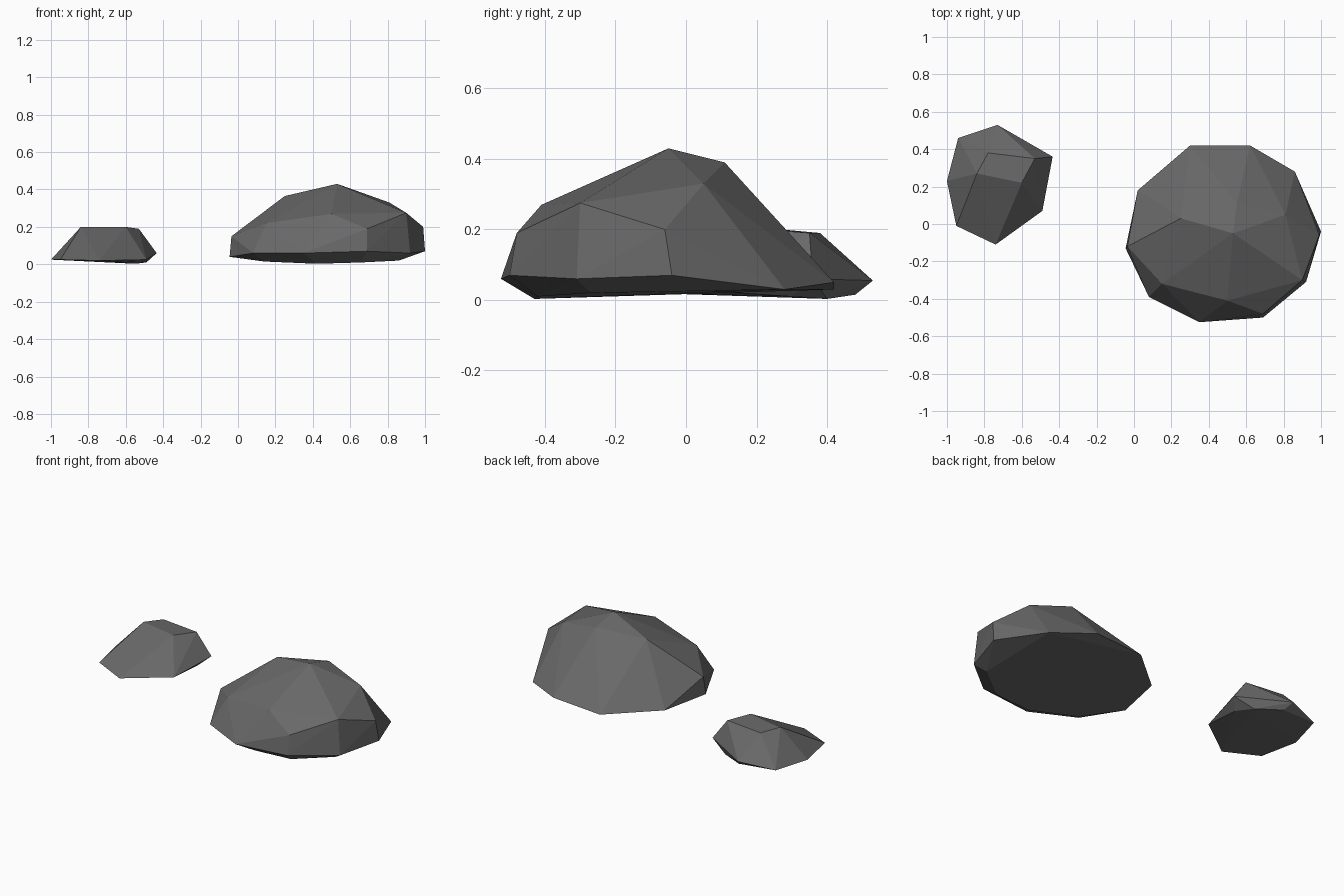
import bpy
import bmesh

cube = bpy.data.objects.get("Cube")
if cube:
    bpy.data.objects.remove(cube, do_unlink=True)

# One dark grey stone material
stone = bpy.data.materials.new("dark_grey_stone")
stone.use_nodes = True
GREY = (0.14, 0.14, 0.14, 1.0)
stone.diffuse_color = GREY
bsdf = stone.node_tree.nodes["Principled BSDF"]
bsdf.inputs["Base Color"].default_value = GREY
bsdf.inputs["Roughness"].default_value = 0.9


def make_rock(name, *rings):
    """Wrap a faceted convex skin around rings of corner points."""
    bm = bmesh.new()
    for ring in rings:
        for corner in ring:
            bm.verts.new(corner)
    hull = bmesh.ops.convex_hull(bm, input=bm.verts[:])
    inside = [v for v in hull["geom_interior"] if isinstance(v, bmesh.types.BMVert)]
    bmesh.ops.delete(bm, geom=list(set(inside)), context="VERTS")
    # Merge nearly coplanar triangles into larger flat facets
    bmesh.ops.dissolve_limit(bm, angle_limit=0.03, verts=bm.verts[:], edges=bm.edges[:])
    bmesh.ops.recalc_face_normals(bm, faces=bm.faces[:])
    mesh = bpy.data.meshes.new(name)
    bm.to_mesh(mesh)
    bm.free()
    mesh.materials.append(stone)
    rock = bpy.data.objects.new(name, mesh)
    bpy.context.collection.objects.link(rock)
    return rock


# Large boulder: underside, widest ring, shoulder, crown
make_rock(
    "large_rock",
    [(0.42, -0.43, 0.003), (0.66, -0.42, 0.01), (0.14, -0.32, 0.015),
     (0.86, -0.27, 0.02)],
    [(0.30, 0.42, 0.03), (0.62, 0.42, 0.05), (0.86, 0.28, 0.03),
     (1.0, -0.04, 0.07), (0.92, -0.31, 0.06), (0.69, -0.5, 0.07),
     (0.35, -0.525, 0.06), (0.08, -0.39, 0.06), (-0.045, -0.13, 0.04),
     (0.02, 0.18, 0.04)],
    [(0.99, -0.06, 0.2), (0.9, -0.3, 0.275), (0.69, -0.48, 0.19),
     (0.5, -0.41, 0.27), (0.15, -0.32, 0.22), (-0.035, -0.12, 0.15)],
    [(0.53, -0.05, 0.43), (0.25, 0.03, 0.365), (0.81, 0.05, 0.33),
     (0.55, 0.11, 0.39)],
)

# Small flat-topped rock: underside, widest ring, flat crown
make_rock(
    "small_rock",
    [(-0.55, 0.40, 0.003), (-0.49, 0.30, 0.01), (-0.70, 0.48, 0.015)],
    [(-0.73, 0.53, 0.055), (-0.94, 0.46, 0.03), (-1.0, 0.23, 0.025),
     (-0.95, -0.01, 0.025), (-0.74, -0.11, 0.02), (-0.49, 0.07, 0.025),
     (-0.435, 0.36, 0.06)],
    [(-0.84, 0.27, 0.2), (-0.78, 0.38, 0.19), (-0.53, 0.35, 0.19),
     (-0.60, 0.22, 0.2)],
)
